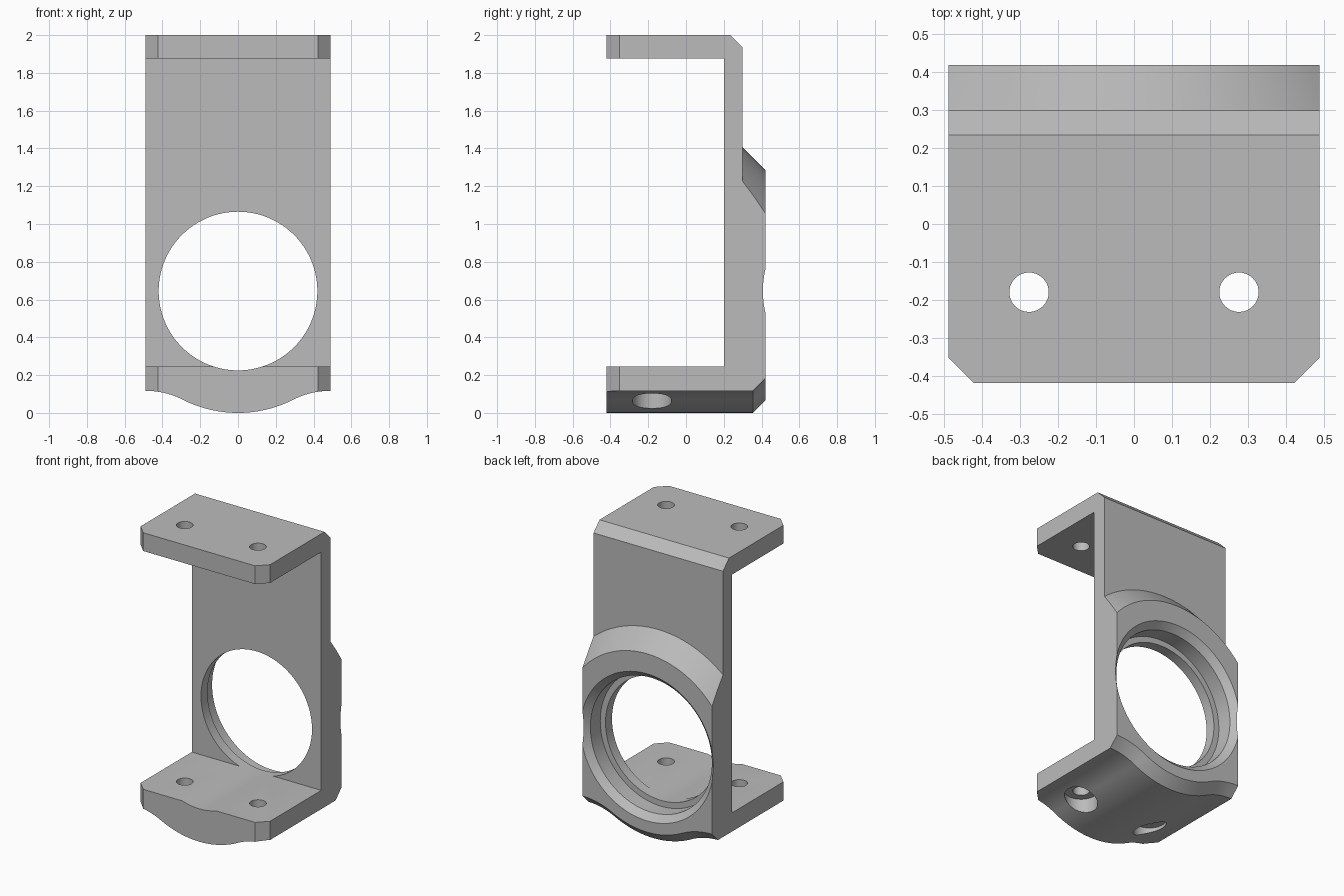
import bpy, bmesh, math

cube = bpy.data.objects.get("Cube")
if cube:
    bpy.data.objects.remove(cube, do_unlink=True)

W = 0.49          # half width
BORE_Z = 0.645    # height of the bore axis
HOLE_X, HOLE_Y = 0.277, -0.18

metal = bpy.data.materials.new("light grey metal")
metal.use_nodes = True
grey = (0.5, 0.5, 0.5, 1)
metal.diffuse_color = grey
metal.node_tree.nodes["Principled BSDF"].inputs["Base Color"].default_value = grey


def loft(name, rings):
    """Closed solid through matching rings of points, capped at both ends."""
    bm = bmesh.new()
    loops = [[bm.verts.new(p) for p in ring] for ring in rings]
    n = len(loops[0])
    for a, b in zip(loops, loops[1:]):
        for i in range(n):
            j = (i + 1) % n
            bm.faces.new((a[i], a[j], b[j], b[i]))
    bm.faces.new(loops[0])
    bm.faces.new(loops[-1])
    bmesh.ops.recalc_face_normals(bm, faces=bm.faces)
    mesh = bpy.data.meshes.new(name)
    bm.to_mesh(mesh)
    bm.free()
    mesh.materials.append(metal)
    ob = bpy.data.objects.new(name, mesh)
    bpy.context.collection.objects.link(ob)
    return ob


def circle(r, n):
    return [(r * math.cos(2 * math.pi * i / n), r * math.sin(2 * math.pi * i / n))
            for i in range(n)]


def combine(target, tool, operation):
    mod = target.modifiers.new(operation.lower(), "BOOLEAN")
    mod.operation = operation
    mod.solver = "EXACT"
    mod.object = tool
    bpy.context.view_layer.objects.active = target
    bpy.ops.object.modifier_apply(modifier=mod.name)
    bpy.data.objects.remove(tool, do_unlink=True)


# C-shaped bracket: side profile (y, z) extruded across the width
side = [(-0.42, -0.05), (0.3, -0.05), (0.3, 1.935), (0.235, 2), (-0.42, 2),
        (-0.42, 1.875), (0.2, 1.875), (0.2, 0.245), (-0.42, 0.245)]
bracket = loft("bracket", [[(x, y, z) for y, z in side] for x in (-W, W)])

# Clipped front corners on both flanges
bm = bmesh.new()
bm.from_mesh(bracket.data)
corners = [e for e in bm.edges
           if all(v.co.y < -0.41 and abs(v.co.x) > W - 0.01 for v in e.verts)
           and abs(e.verts[0].co.x - e.verts[1].co.x) < 0.01]
bmesh.ops.bevel(bm, geom=corners, offset=0.067, offset_type="OFFSET",
                segments=1, affect="EDGES", profile=0.5)
bm.to_mesh(bracket.data)
bm.free()


# Raised boss on the back: conical arch on top, straight sides below
def boss_ring(y, r, n=48):
    xs = [W * (2 * i / n - 1) for i in range(n + 1)]
    arch = [(x, y, BORE_Z + math.sqrt(r * r - x * x)) for x in xs]
    return arch + [(W, y, -0.05), (-W, y, -0.05)]


boss = loft("boss", [boss_ring(0.25, 0.76), boss_ring(0.3, 0.76),
                     boss_ring(0.36, 0.70), boss_ring(0.42, 0.64)])
combine(bracket, boss, "UNION")


# Underside wave: belly arc around the bore blended into flat edges
def wave_ring(y, offset, n=20):
    big, small = BORE_Z - offset, 0.44 + offset
    low = 0.117 - 0.44
    end = math.atan2(W, BORE_Z - low)
    half = [(big * math.sin(end * i / n), BORE_Z - big * math.cos(end * i / n))
            for i in range(n + 1)]
    half += [(W - small * math.sin(end * (1 - i / n)),
              low + small * math.cos(end * (1 - i / n))) for i in range(1, n + 1)]
    half.append((0.6, low + small))
    full = [(-x, z) for x, z in reversed(half[1:])] + half
    return [(x, y, z) for x, z in full + [(0.6, -0.2), (-0.6, -0.2)]]


wave = loft("wave_cutter", [wave_ring(-0.6, 0), wave_ring(0.355, 0),
                            wave_ring(0.45, 0.095)])
wave.hide_render = True
combine(bracket, wave, "DIFFERENCE")

# Stepped main bore with a chamfered mouth
steps = [(-1, 0.42), (0.27, 0.42), (0.27, 0.46), (0.377, 0.46), (0.5, 0.583)]
bore = loft("bore_cutter", [[(x, y, BORE_Z + z) for x, z in circle(r, 128)]
                            for y, r in steps])
bore.hide_render = True
combine(bracket, bore, "DIFFERENCE")

# Screw holes: plain in the top flange, counterbored from below in the bottom
plain = [(1.7, 0.052), (2.2, 0.052)]
counterbored = [(-0.1, 0.103), (0.125, 0.103), (0.125, 0.052), (0.6, 0.052)]
for sx in (-1, 1):
    for profile in (plain, counterbored):
        hole = loft("hole_cutter", [[(sx * HOLE_X + x, HOLE_Y + y, z)
                                     for x, y in circle(r, 40)] for z, r in profile])
        hole.hide_render = True
        combine(bracket, hole, "DIFFERENCE")

# Smooth curved walls, crisp machined edges
bpy.ops.object.select_all(action="DESELECT")
bracket.select_set(True)
bpy.context.view_layer.objects.active = bracket
bpy.ops.object.shade_smooth_by_angle(angle=math.radians(25))
